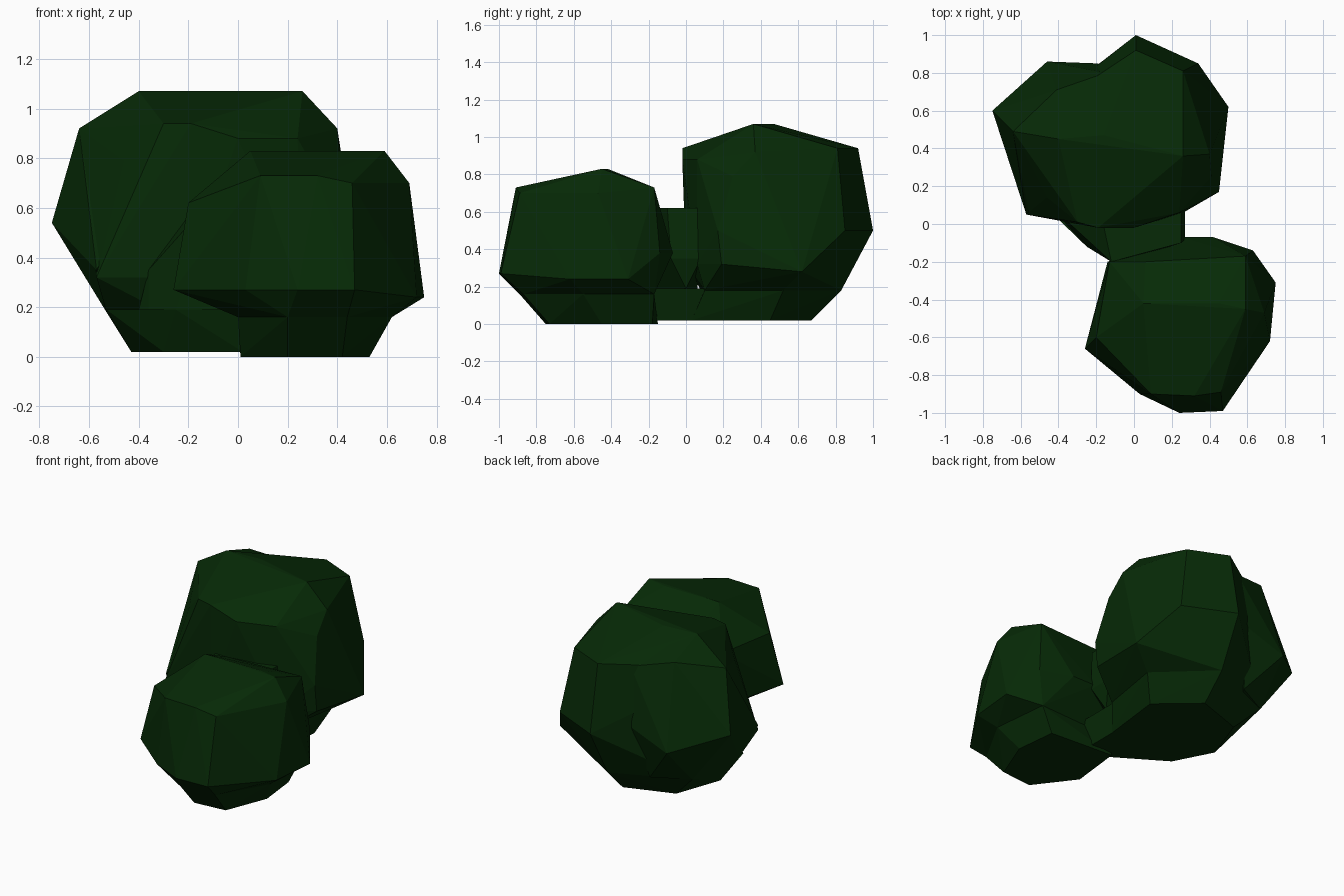
import bpy
import bmesh

default_cube = bpy.data.objects.get("Cube")
if default_cube:
    bpy.data.objects.remove(default_cube, do_unlink=True)


def make_material(name, colour):
    material = bpy.data.materials.new(name)
    material.use_nodes = True
    material.diffuse_color = colour
    shader = material.node_tree.nodes["Principled BSDF"]
    shader.inputs["Base Color"].default_value = colour
    shader.inputs["Roughness"].default_value = 1
    return material


leaf_green = make_material("dark leaf green", (0.002, 0.023, 0.002, 1))


def faceted_clump(name, levels):
    """Wrap a faceted skin around outlines stacked at several heights."""
    bm = bmesh.new()
    for height, outline in levels:
        for x, y in outline:
            bm.verts.new((x, y, height))
    hull = bmesh.ops.convex_hull(bm, input=bm.verts[:])
    loose = {item for key in ("geom_interior", "geom_unused")
             for item in hull[key] if isinstance(item, bmesh.types.BMVert)}
    bmesh.ops.delete(bm, geom=list(loose), context="VERTS")
    # merge nearly flat neighbours into broad facets
    bmesh.ops.dissolve_limit(bm, angle_limit=0.06,
                             verts=bm.verts[:], edges=bm.edges[:])
    bmesh.ops.recalc_face_normals(bm, faces=bm.faces[:])
    mesh = bpy.data.meshes.new(name)
    bm.to_mesh(mesh)
    bm.free()
    mesh.materials.append(leaf_green)
    clump = bpy.data.objects.new(name, mesh)
    bpy.context.collection.objects.link(clump)
    return clump


# Outlines where each leafy crown narrows onto its foot
rear_waist = (.18, [(-.53, .2), (-.3, .08), (.26, .1), (.33, .52),
                    (0, .83), (-.48, .62)])
front_waist = (.16, [(0, -.58), (.02, -.2), (.2, -.89), (.44, -.87),
                     (.62, -.55), (.58, -.17)])

# Tall rear crown
faceted_clump("rear_bush", [
    (1.07, [(-.4, .45), (-.16, .47), (.26, .36)]),
    (.94, [(-.3, .01), (-.19, -.02), (.01, .92), (.26, .81)]),
    (.92, [(-.64, .49), (.4, .37)]),
    (.88, [(0, -.02), (.24, .06)]),
    (.79, [(-.46, .14), (.41, .25)]),
    (.5, [(-.19, .85), (.01, 1), (.34, .85), (.45, .17), (-.5, .06)]),
    (.32, [(.45, .19), (.26, .06), (-.2, 0), (-.57, .05)]),
    (.28, [(.5, .62)]),
    rear_waist,
])

# Side lobe that leaves a notch in the rear outline
faceted_clump("rear_side_lobe", [
    (1.07, [(-.4, .45), (-.16, .47)]),
    (.98, [(-.41, .71)]),
    (.92, [(-.64, .49), (-.15, .8)]),
    (.73, [(-.64, .41)]),
    (.54, [(-.75, .6), (-.19, .85)]),
    (.44, [(-.46, .86)]),
    (.35, [(-.57, .05)]),
    (.18, [(-.53, .2), (-.48, .62), (-.25, .74)]),
])

# Foot under the rear crown
faceted_clump("rear_foot", [
    rear_waist,
    (.02, [(-.43, .25), (-.3, .03), (.2, .03), (.25, .45), (0, .67), (-.32, .56)]),
])

# Lower front crown
faceted_clump("front_bush", [
    (.83, [(.05, -.42), (.45, -.42), (.59, -.45)]),
    (.73, [(.09, -.9), (.32, -.91), (.59, -.17), (.06, -.2)]),
    (.7, [(.46, -.89), (.59, -.64), (.69, -.47)]),
    (.62, [(-.2, -.6), (-.13, -.2)]),
    (.38, [(.63, -.14), (.42, -.07), (.25, -.07)]),
    (.27, [(-.26, -.66), (.03, -.9), (.24, -1), (.47, -.99), (-.14, -.2)]),
    (.24, [(.72, -.62), (.75, -.31)]),
    front_waist,
])

# Foot under the front crown
faceted_clump("front_foot", [
    front_waist,
    (0, [(.01, -.5), (.2, -.75), (.42, -.73), (.53, -.45), (.5, -.18), (.05, -.15)]),
])

# Leafy bridge between the crowns, with a low foot of its own
faceted_clump("joining_leaves", [
    (.62, [(-.12, -.2), (-.18, .08), (.25, -.1), (.25, .08)]),
    (.35, [(-.36, .02), (-.14, -.18), (.27, -.08), (.27, .08)]),
    (.19, [(-.4, .06), (-.36, 0), (-.25, -.12), (-.06, -.2), (.22, 0)]),
])
faceted_clump("joining_foot", [
    (.19, [(-.53, .15), (-.36, 0), (-.25, -.12), (.02, -.25), (.24, -.2), (.24, .1)]),
    (.02, [(-.43, .25), (-.3, 0), (-.15, -.06), (.02, -.2), (.2, -.18), (.2, .1)]),
])
